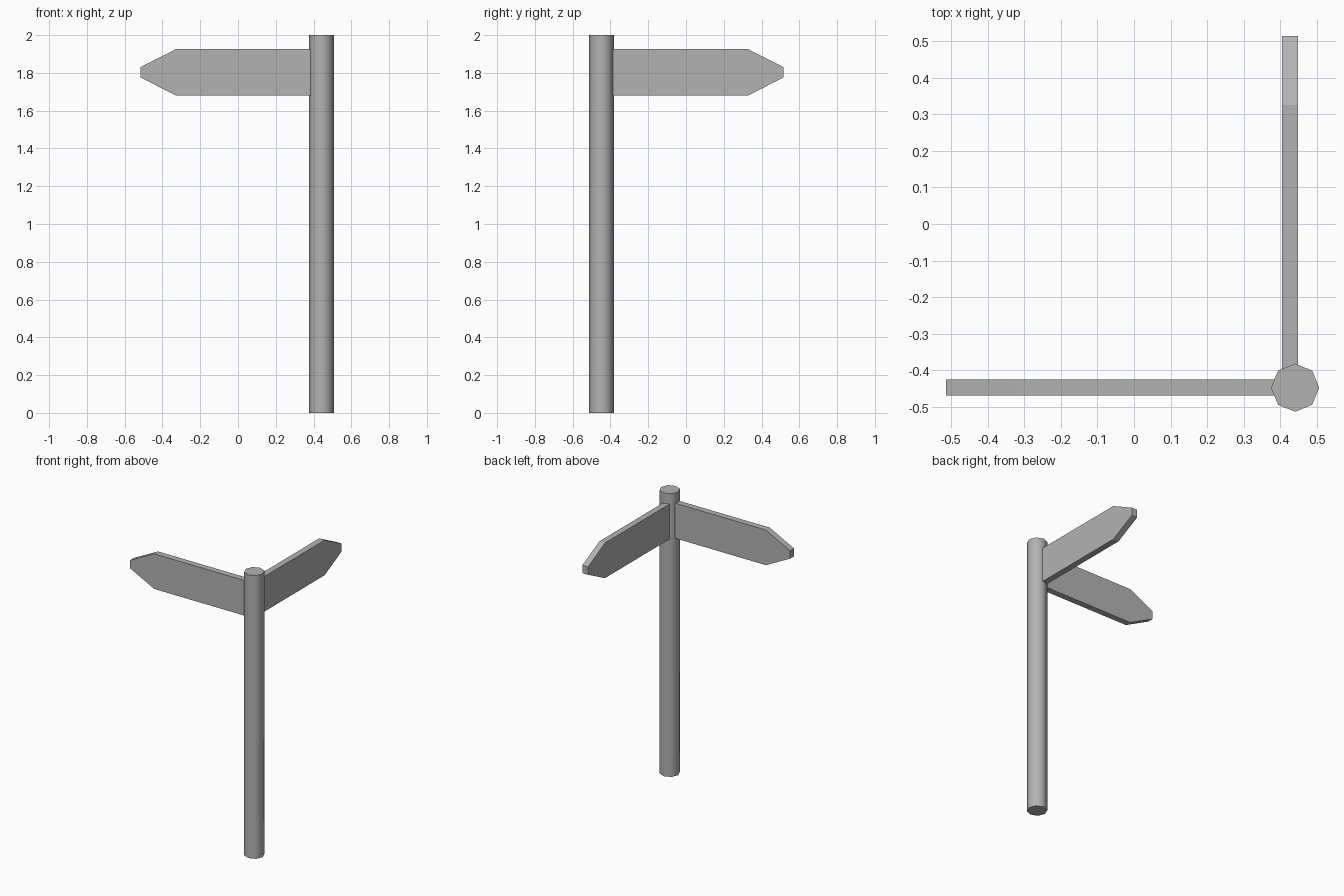
import bpy
import bmesh
import math

cube = bpy.data.objects.get("Cube")
if cube:
    bpy.data.objects.remove(cube, do_unlink=True)

grey = bpy.data.materials.new("plain_grey")
grey.use_nodes = True
grey.diffuse_color = (0.45, 0.45, 0.45, 1)
grey.node_tree.nodes["Principled BSDF"].inputs["Base Color"].default_value = grey.diffuse_color

POST_X, POST_Y = 0.441, -0.448

# Octagonal post with smooth sides and sharp caps
bpy.ops.mesh.primitive_cylinder_add(vertices=8, radius=0.066, depth=2,
                                    location=(POST_X, POST_Y, 1))
post = bpy.context.object
post.name = "post"
post.data.materials.append(grey)
bpy.ops.object.shade_smooth_by_angle(angle=math.radians(50))


def arrow_board(name, location, angle):
    """Pointed board running along local +x, 0.044 thick in local y."""
    upper = [(0.04, 0.124), (0.767, 0.124), (0.956, 0.028)]
    outline = upper + [(x, -z) for x, z in reversed(upper)]
    bm = bmesh.new()
    face = bm.faces.new([bm.verts.new((x, -0.022, z)) for x, z in outline])
    side = bmesh.ops.extrude_face_region(bm, geom=[face])["geom"]
    verts = [v for v in side if isinstance(v, bmesh.types.BMVert)]
    bmesh.ops.translate(bm, vec=(0, 0.044, 0), verts=verts)
    bmesh.ops.recalc_face_normals(bm, faces=bm.faces)
    mesh = bpy.data.meshes.new(name)
    bm.to_mesh(mesh)
    bm.free()
    mesh.materials.append(grey)
    board = bpy.data.objects.new(name, mesh)
    board.location = location
    board.rotation_euler.z = angle
    bpy.context.collection.objects.link(board)


# Two boards at a right angle
arrow_board("right_board", (POST_X, POST_Y, 1.803), math.pi)
arrow_board("back_board", (0.427, -0.441, 1.803), math.pi / 2)
